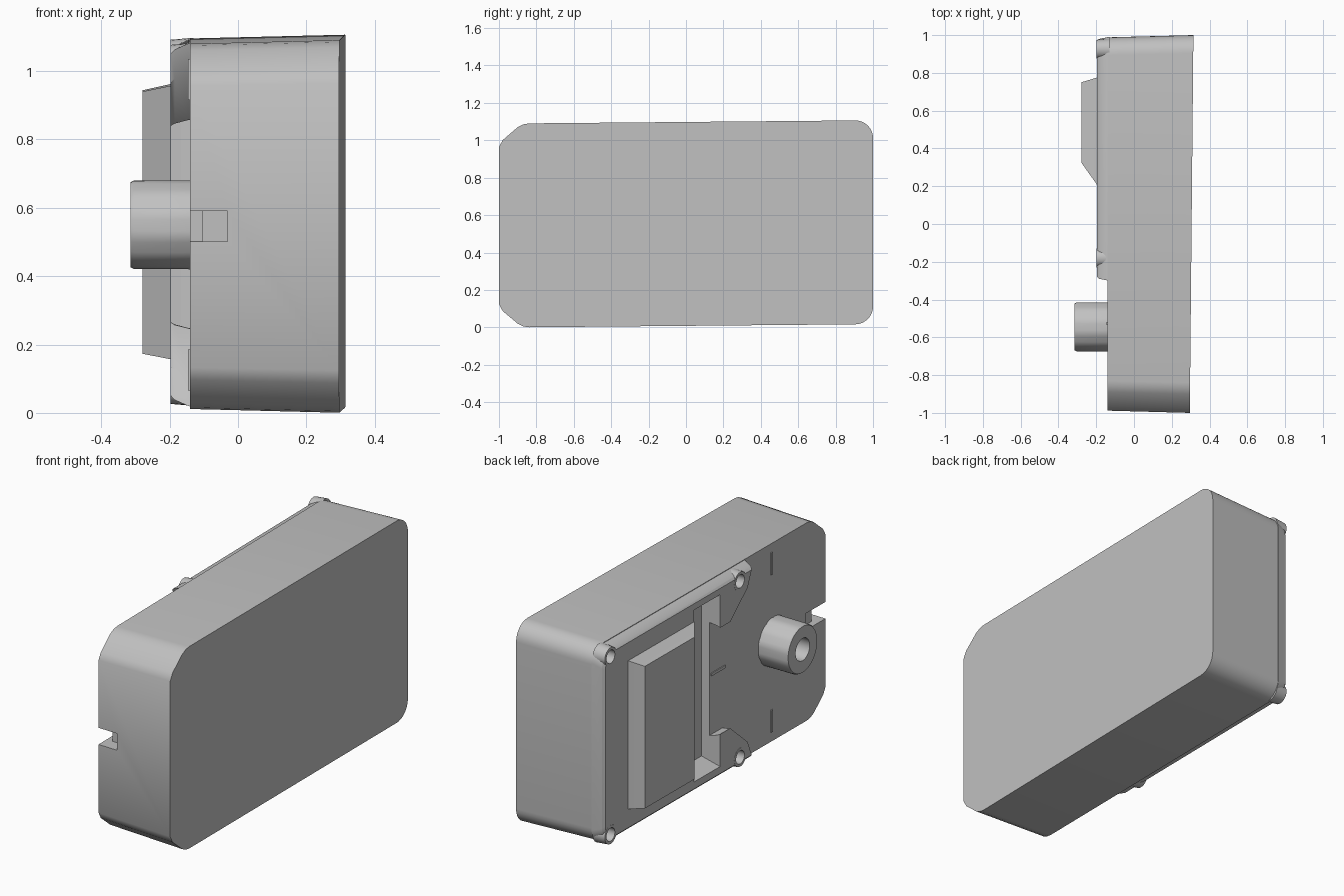
import bpy, bmesh, math

if "Cube" in bpy.data.objects:
    bpy.data.objects.remove(bpy.data.objects["Cube"])

ZC = 0.553           # mid height of the case
SHEAR = 0.009        # the case leans very slightly along y

grey = bpy.data.materials.new("plain_grey")
grey.diffuse_color = (0.53, 0.53, 0.53, 1)
grey.use_nodes = True
grey.node_tree.nodes["Principled BSDF"].inputs["Base Color"].default_value = grey.diffuse_color


def finish(name, bm):
    bmesh.ops.recalc_face_normals(bm, faces=bm.faces[:])
    for v in bm.verts:
        v.co.z += SHEAR * v.co.y
    me = bpy.data.meshes.new(name)
    bm.to_mesh(me)
    bm.free()
    me.materials.append(grey)
    ob = bpy.data.objects.new(name, me)
    bpy.context.collection.objects.link(ob)
    return ob


def loft(name, sections):
    """Join matching rings of (x, y, z) points and cap both ends."""
    bm = bmesh.new()
    rings = [[bm.verts.new(p) for p in s] for s in sections]
    n = len(rings[0])
    for a, b in zip(rings, rings[1:]):
        for i in range(n):
            j = (i + 1) % n
            bm.faces.new((a[i], a[j], b[j], b[i]))
    bm.faces.new(rings[0])
    bm.faces.new(rings[-1])
    return finish(name, bm)


def rect(x, y0, y1, z0, z1):
    return [(x, y0, z0), (x, y1, z0), (x, y1, z1), (x, y0, z1)]


def box(name, x0, x1, y0, y1, z0, z1):
    return loft(name, [rect(x0, y0, y1, z0, z1), rect(x1, y0, y1, z0, z1)])


def circle(x, y, z, r, n=24):
    return [(x, y + r * math.cos(2 * math.pi * i / n),
             z + r * math.sin(2 * math.pi * i / n)) for i in range(n)]


def mirrored(half):
    """Close an upper half outline (y, dz) with its mirror image."""
    return half + [(y, -d) for y, d in reversed(half)]


def arc(cy, cd, r, n=8):
    return [(cy + r * math.sin(math.pi / 2 * i / n),
             cd + r * math.cos(math.pi / 2 * i / n)) for i in range(n + 1)]


def cut(ob, cutters):
    bpy.context.view_layer.objects.active = ob
    for c in cutters:
        m = ob.modifiers.new("cut", 'BOOLEAN')
        m.operation = 'DIFFERENCE'
        m.solver = 'EXACT'
        m.object = c
        bpy.ops.object.modifier_apply(modifier=m.name)


# main case: cut corners at one end, rounded corners at the other
half = [(-1, .42), (-.98, .457), (-.9, .525), (-.87, .54), (-.84, .545)] + arc(.905, .45, .095)
outline = mirrored(half)
case = loft("case_body", [
    [(0.305 + 0.0095 * y, y, ZC + d) for y, d in outline],
    [(-0.141, y * 0.988, ZC + d * 0.98) for y, d in outline]])

# raised back plate with two arms reaching round the screw posts
plate_half = [(.03, .29), (-.1, .29), (-.25, .42), (-.285, .505)] + arc(.895, .425, .08)
plate = mirrored(plate_half)


def plate_ring(x, sy, sz):
    return [(x, .35 + (y - .35) * sy, ZC + d * sz) for y, d in plate]


back_plate = loft("back_plate", [plate_ring(-.13, 1.025, 1.055),
                                 plate_ring(-.145, 1.02, 1.05),
                                 plate_ring(-.185, 1.008, 1.015),
                                 plate_ring(-.197, .99, .99)])

# screw posts
spots = [(y, ZC + s * d) for y, d in ((.925, .48), (-.18, .475)) for s in (-1, 1)]
posts = [loft("screw_post", [circle(-.13, y, z, .056), circle(-.198, y, z, .05)])
         for y, z in spots]

# cutters: screw holes, long slot, cable notch
holes = [loft("hole_cutter", [circle(-.3, y, z, .036, 16), circle(-.11, y, z, .036, 16)])
         for y, z in spots]
slot = loft("slot_cutter", [rect(-.3, -.01, .215, .09, 1.02), rect(-.2, -.01, .215, .09, 1.02),
                            rect(-.1, .01, .2, .13, .98)])
notch = box("notch_cutter", -.3, -.03, -1.2, -.92, .51, .60)
notch_deep = box("notch_deep_cutter", -.3, -.105, -1.0, -.82, .51, .60)

cut(case, holes + [slot, notch, notch_deep])
cut(back_plate, holes + [slot])
for p, h in zip(posts, holes):
    cut(p, [h])
for c in holes + [slot, notch, notch_deep]:
    bpy.data.objects.remove(c)

# sloped raised cover block
cover = loft("cover_block", [rect(-.1, .21, .775, .155, .955),
                             rect(-.197, .21, .775, .155, .955),
                             rect(-.279, .325, .75, .17, .937)])

# fluted knob with a central bore
N = 48
KY, KZ = -.545, .555


def knob_ring(x, r, flute):
    return [(x, KY + (r - flute * (i % 4 == 0)) * math.cos(2 * math.pi * i / N),
             KZ + (r - flute * (i % 4 == 0)) * math.sin(2 * math.pi * i / N)) for i in range(N)]


bm = bmesh.new()
rings = [[bm.verts.new(p) for p in knob_ring(*a)] for a in (
    (-.13, .131, .003), (-.305, .13, .003), (-.315, .124, 0), (-.315, .06, 0), (-.13, .06, 0))]
for a, b in zip(rings, rings[1:] + rings[:1]):
    for i in range(N):
        j = (i + 1) % N
        bm.faces.new((a[i], a[j], b[j], b[i]))
knob = finish("knob", bm)

# thin marker ribs on the lower floor
ribs = [box("floor_rib", -.146, -.13, -.535, -.52, z0, z1)
        for z0, z1 in ((.07, .19), (.92, 1.04))]
ribs.append(box("floor_rib", -.146, -.13, -.13, -.01, .565, .58))

# smooth rounded surfaces, keep the hard edges
for ob in bpy.data.objects:
    ob.select_set(True)
bpy.context.view_layer.objects.active = case
bpy.ops.object.shade_smooth_by_angle(angle=math.radians(32))
